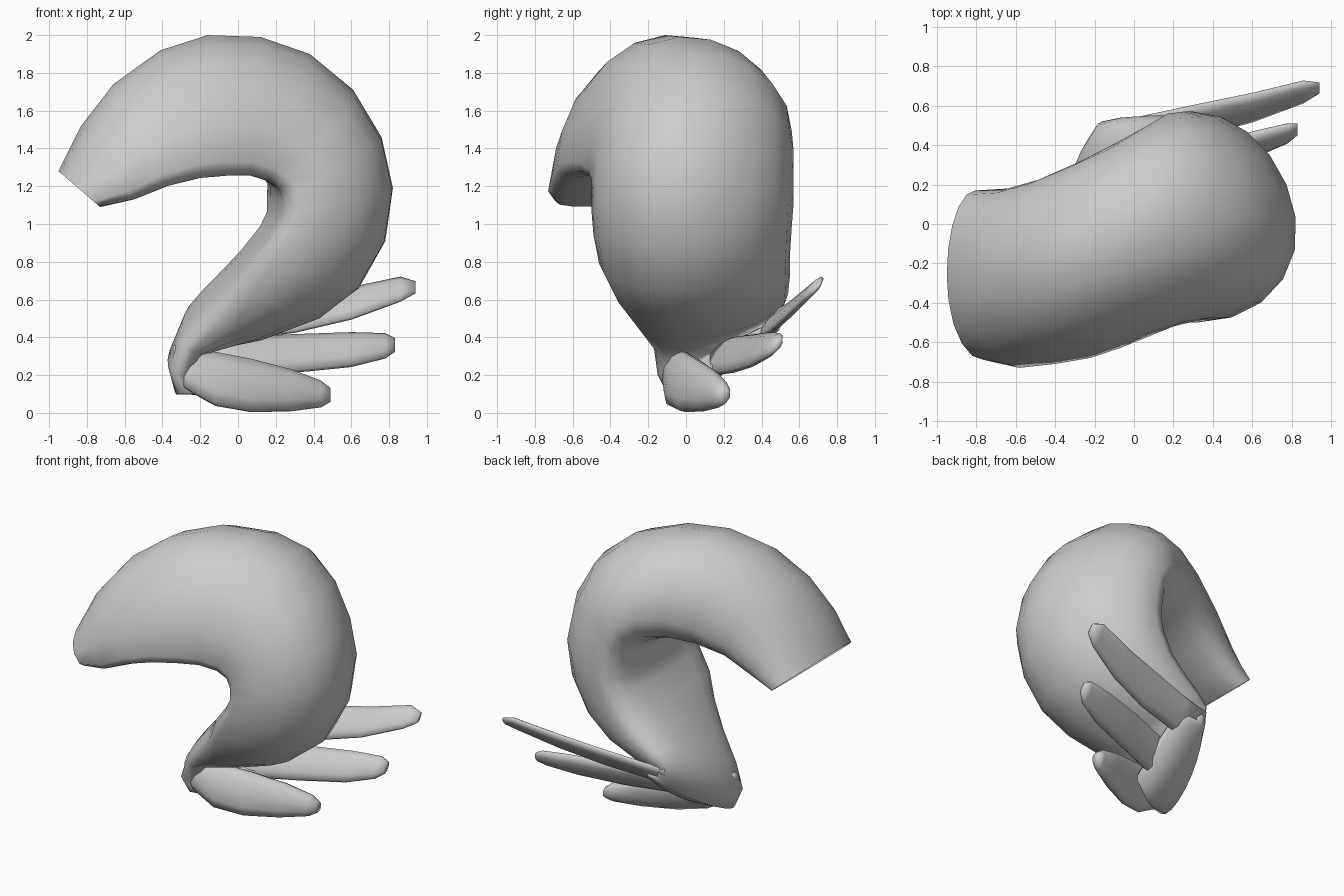
import bpy, bmesh
from math import cos, sin, pi
from mathutils import Vector as V


def loft(name, loops, cap_start, cap_end):
    """Skin a list of equally long point rings."""
    bm = bmesh.new()
    loops = [[bm.verts.new(p) for p in ring] for ring in loops]
    n = len(loops[0])
    for p, q in zip(loops, loops[1:]):
        for i in range(n):
            j = (i + 1) % n
            bm.faces.new((p[i], p[j], q[j], q[i]))
    if cap_start:
        bm.faces.new(loops[0])
    if cap_end:
        bm.faces.new(loops[-1])
    bmesh.ops.recalc_face_normals(bm, faces=bm.faces)
    me = bpy.data.meshes.new(name)
    bm.to_mesh(me)
    bm.free()
    for f in me.polygons:
        f.use_smooth = True
    ob = bpy.data.objects.new(name, me)
    bpy.context.collection.objects.link(ob)
    return ob


def section(c, a, b, flat=0.0, sides=20):
    """Ellipse ring; flat = 1 gives a domed D, with its back edge rounder than its front."""
    out = []
    for i in range(sides):
        u, v = cos(2 * pi * i / sides), sin(2 * pi * i / sides)
        f = flat * (.45 if v > 0 else 1)
        if u >= 0:
            d = -.78 * f + u * (1 + .78 * f)
        else:
            d = u * (1 - f) - (.78 + .22 * min(1, -u * 2.2)) * f
        out.append(c + a * d + b * v)
    return out


# Curled body: outer x,z / inner x,z / y low, y high / side-axis tilt x,z / flatness
body = [
    (-.95, 1.28, -.73, 1.09, -.69, .17, 0, 0, .9),
    (-.83, 1.52, -.55, 1.13, -.73, .18, 0, 0, 1),
    (-.66, 1.74, -.37, 1.21, -.71, .23, 0, .01, 1),
    (-.41, 1.92, -.20, 1.26, -.68, .32, 0, .02, 1),
    (-.16, 2.00, -.06, 1.28, -.63, .41, 0, .03, 1),
    (.12, 1.99, .06, 1.28, -.57, .50, -.01, .03, 1),
    (.38, 1.90, .13, 1.25, -.52, .56, -.04, .03, 1),
    (.61, 1.71, .17, 1.20, -.50, .57, -.06, .02, 1),
    (.76, 1.46, .17, 1.14, -.50, .57, -.08, .01, 1),
    (.82, 1.19, .17, 1.06, -.50, .57, -.08, .01, 1),
    (.78, .91, .13, .98, -.49, .56, -.07, .03, 1),
    (.64, .66, .03, .86, -.46, .55, -.05, .04, .9),
    (.44, .51, -.07, .75, -.38, .55, -.04, .06, .75),
    (.13, .40, -.18, .64, -.27, .54, -.01, .08, .6),
    (-.13, .36, -.28, .53, -.17, .52, .05, .12, .3),
    (-.13, .34, -.34, .38, -.15, .51, .09, .16, 0),
]
rings = [section(V(((ox + ix) / 2, (y0 + y1) / 2, (oz + iz) / 2)),
                 V(((ox - ix) / 2, 0, (oz - iz) / 2)),
                 V((tx, (y1 - y0) / 2, tz)), flat)
         for ox, oz, ix, iz, y0, y1, tx, tz, flat in body]
# The tip folds under into a thin plate that carries the feathers
for c, a, b in [((-.22, .20, .285), (.07, -.03, .05), (.09, .30, .18)),
                ((-.10, .22, .285), (.01, -.045, .035), (.05, .27, .19)),
                ((.03, .24, .30), (0, -.02, .016), (0, .21, .16))]:
    rings.append(section(V(c), V(a), V(b)))
loft("curled_body", rings, False, True)


# Tail feathers: path points with half width; lean tips the blade backwards
def feather(name, pts, lean, thick):
    across = V((0, lean, 1))
    normal = V((0, 1, -lean)).normalized()
    loft(name, [section(V(p[:3]), normal * thick * min(1, .35 + p[3] * 7), across * p[3], 0, 10)
                for p in pts], True, True)


feather("lower_feather", [(-.345, -.06, .29, .07), (-.28, -.06, .235, .11), (-.12, -.045, .18, .145),
                          (.07, .02, .145, .143), (.28, .11, .12, .112), (.44, .18, .10, .07),
                          (.49, .20, .095, .035)], .3, .06)
feather("middle_feather", [(-.23, .16, .31, .09), (0, .20, .30, .10), (.3, .31, .315, .10),
                           (.6, .40, .335, .09), (.78, .46, .355, .065), (.83, .48, .36, .035)], .7, .04)
feather("upper_feather", [(-.18, .45, .48, .07), (0, .46, .48, .09), (.3, .52, .52, .095),
                          (.6, .59, .58, .085), (.86, .67, .655, .065), (.94, .69, .665, .03)], .85, .03)
